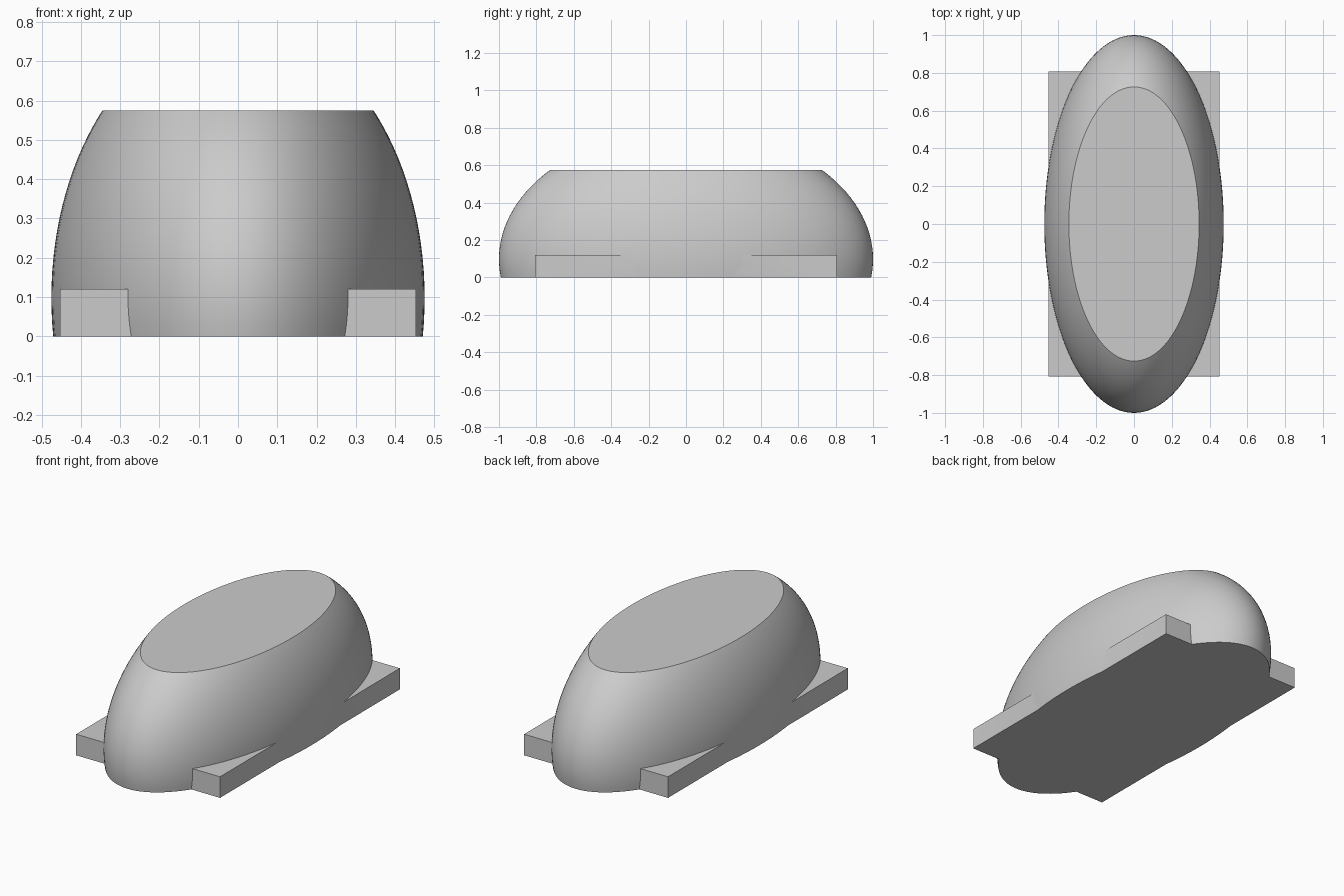
import bpy
import bmesh
from mathutils import Matrix

cube = bpy.data.objects.get("Cube")
if cube:
    bpy.data.objects.remove(cube, do_unlink=True)

HEIGHT = 0.575
CENTRE_Z = 0.098

grey = bpy.data.materials.new("plain grey")
grey.use_nodes = True
colour = (0.6, 0.6, 0.6, 1)
grey.diffuse_color = colour
grey.node_tree.nodes["Principled BSDF"].inputs["Base Color"].default_value = colour


def make_object(name, bm):
    bmesh.ops.recalc_face_normals(bm, faces=bm.faces)
    mesh = bpy.data.meshes.new(name)
    bm.to_mesh(mesh)
    bm.free()
    mesh.materials.append(grey)
    obj = bpy.data.objects.new(name, mesh)
    bpy.context.collection.objects.link(obj)
    return obj


def slice_flat(bm, z, up):
    """Cut away everything beyond height z and cap the opening."""
    geom = bm.verts[:] + bm.edges[:] + bm.faces[:]
    cut = bmesh.ops.bisect_plane(bm, geom=geom, plane_co=(0, 0, z),
                                 plane_no=(0, 0, up), clear_outer=True)
    rim = [e for e in cut["geom_cut"] if isinstance(e, bmesh.types.BMEdge)]
    bmesh.ops.holes_fill(bm, edges=rim, sides=0)


# Ellipsoid body with flat top and bottom
bm = bmesh.new()
bmesh.ops.create_uvsphere(bm, u_segments=128, v_segments=64, radius=1)
bmesh.ops.scale(bm, vec=(0.475, 1.0, 0.694), verts=bm.verts)
bmesh.ops.translate(bm, vec=(0, 0, CENTRE_Z), verts=bm.verts)
slice_flat(bm, HEIGHT, 1)
slice_flat(bm, 0, -1)
body = make_object("body", bm)

# Rectangular base plate whose corners stick out of the body
bm = bmesh.new()
bmesh.ops.create_cube(bm, size=1, matrix=Matrix.Translation((0, 0, 0.06))
                      @ Matrix.Diagonal((0.905, 1.615, 0.12, 1)))
plate = make_object("base_plate", bm)
plate.hide_render = True

# Fuse the plate into the body
union = body.modifiers.new("fuse", 'BOOLEAN')
union.operation = 'UNION'
union.solver = 'EXACT'
union.object = plate
bpy.context.view_layer.objects.active = body
bpy.ops.object.select_all(action='DESELECT')
body.select_set(True)
bpy.ops.object.modifier_apply(modifier=union.name)
bpy.data.objects.remove(plate, do_unlink=True)

# Smooth curved shell, crisp edges at the flats and plate
bpy.ops.object.shade_smooth_by_angle(angle=0.5)
